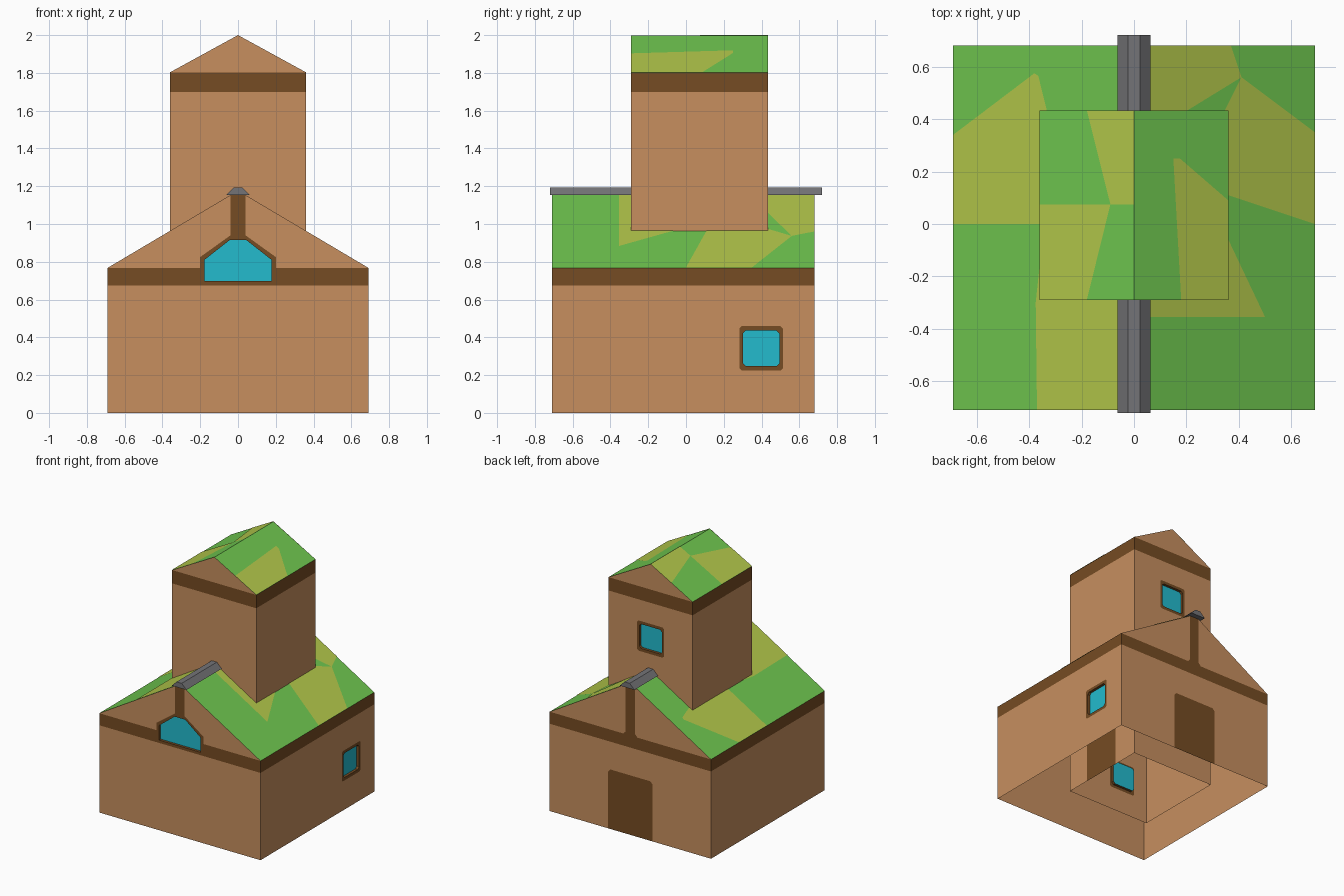
import bpy, bmesh
from mathutils import Vector

if "Cube" in bpy.data.objects:
    bpy.data.objects.remove(bpy.data.objects["Cube"])


def material(name, rgb):
    m = bpy.data.materials.new(name)
    lin = [((c / 255 + 0.055) / 1.055) ** 2.4 for c in rgb]
    m.diffuse_color = (*lin, 1)
    m.use_nodes = True
    m.node_tree.nodes["Principled BSDF"].inputs["Base Color"].default_value = m.diffuse_color
    return m


TAN = material("tan wall", (199, 143, 95))
BROWN = material("brown timber", (118, 76, 35))
BLUE = material("blue glass", (35, 187, 206))
GREEN = material("green roof", (111, 198, 79))
LIME = material("lime roof patch", (178, 199, 74))
GREY = material("grey ridge", (116, 116, 119))


def finish(bm, name, mat):
    me = bpy.data.meshes.new(name)
    bm.to_mesh(me)
    bm.free()
    me.materials.append(mat)
    ob = bpy.data.objects.new(name, me)
    bpy.context.collection.objects.link(ob)
    return ob


def panel(name, place, normal, outline, mat, holes=()):
    """Flat panel from a 2D outline with optional holes, facing normal."""
    bm = bmesh.new()
    edges = []
    for loop in [outline, *holes]:
        vs = [bm.verts.new(place(*p)) for p in loop]
        edges += [bm.edges.new((vs[i - 1], vs[i])) for i in range(len(vs))]
    normal = Vector(normal)
    bmesh.ops.triangle_fill(bm, use_beauty=True, edges=edges, normal=normal)
    bm.normal_update()
    for f in bm.faces:
        if f.normal.dot(normal) < 0:
            f.normal_flip()
    return finish(bm, name, mat)


def reveal(name, place, normal, loop, depth=0.02):
    """Recessed pane with timber sides behind an opening."""
    d = Vector(normal) * depth
    deep = lambda u, v: Vector(place(u, v)) - d
    panel(name + "_glass", deep, normal, loop, BLUE)
    bm = bmesh.new()
    a = [bm.verts.new(place(*p)) for p in loop]
    b = [bm.verts.new(deep(*p)) for p in loop]
    mid = sum((v.co for v in a), Vector()) / len(a)
    for i in range(len(a)):
        f = bm.faces.new((a[i - 1], a[i], b[i], b[i - 1]))
        f.normal_update()
        if f.normal.dot(mid - f.calc_center_median()) < 0:
            f.normal_flip()
    finish(bm, name + "_reveal", BROWN)


def chamfered(u, v, hu, hv, c):
    return [(u - hu + c, v - hv), (u + hu - c, v - hv), (u + hu, v - hv + c),
            (u + hu, v + hv - c), (u + hu - c, v + hv), (u - hu + c, v + hv),
            (u - hu, v + hv - c), (u - hu, v - hv + c)]


def wall(name, place, normal, u0, u1, top, window=None, door=None):
    """Tan wall from the ground with an optional framed window and a door."""
    outline = [(u0, 0)]
    if door:
        a, b, h = door
        door_loop = [(a, 0), (a, h - .02), (a + .02, h), (b - .02, h), (b, h - .02), (b, 0)]
        panel(name + "_door", place, normal, door_loop, BROWN)
        outline += door_loop
    outline += [(u1, 0), (u1, top), (u0, top)]
    holes = []
    if window:
        frame = chamfered(*window, .115, .117, .012)
        pane = chamfered(*window, .096, .094, .015)
        holes = [frame]
        panel(name + "_window_frame", place, normal, frame, BROWN, [pane])
        reveal(name + "_window", place, normal, pane)
    panel(name, place, normal, outline, TAN, holes)


def sides(hx, y0, y1):
    return {"front": (lambda u, v: (u, y0, v), (0, -1, 0), -hx, hx),
            "back": (lambda u, v: (u, y1, v), (0, 1, 0), -hx, hx),
            "right": (lambda u, v: (hx, u, v), (1, 0, 0), y0, y1),
            "left": (lambda u, v: (-hx, u, v), (-1, 0, 0), y0, y1)}


def both(half):
    """Closed symmetric outline from its right half, listed bottom to top."""
    return half + [(-u, v) for u, v in reversed(half)]


def roof(name, hx, y0, y1, eave, ridge, patches):
    """Two roof slopes with thin coloured patches given in plan."""
    slope = (ridge - eave) / hx
    for side, s in (("right", 1), ("left", -1)):
        n = (s * slope, 0, 1)
        on = lambda x, y: (x, y, ridge - slope * abs(x))
        panel(f"{name}_{side}", on, n, [(0, y0), (s * hx, y0), (s * hx, y1), (0, y1)], GREEN)
    for i, p in enumerate(patches):
        s = 1 if sum(q[0] for q in p) > 0 else -1
        lift = lambda x, y: (x, y, ridge - slope * abs(x) + .003)
        panel(f"{name}_patch_{i + 1}", lift, (s * slope, 0, 1), p, LIME)


# Main house walls
HX, Y0, Y1, BAND, EAVE, RIDGE = .69, -.71, .68, .675, .768, 1.177
house = sides(HX, Y0, Y1)
house_extras = {"right": dict(window=(.398, .342)), "back": dict(door=(-.19, .19, .46))}
for key, s in house.items():
    wall("house_" + key, *s, BAND, **house_extras.get(key, {}))
for key in ("left", "right"):
    place, n, a, b = house[key]
    panel(f"house_{key}_band", place, n, [(a, BAND), (b, BAND), (b, EAVE), (a, EAVE)], BROWN)

# Gable ends: band, post and (in front) the big window frame in one timber shape
slope = (RIDGE - EAVE) / HX
post_top = RIDGE - slope * .04
steps = {"front": [(.2, EAVE), (.2, .825), (.04, .94), (.04, post_top)],
         "back": [(.06, EAVE), (.04, .79), (.04, post_top)]}
arch = both([(.178, .697), (.178, .81), (.045, .914)])
for key, step in steps.items():
    place, n = house[key][:2]
    timber = both([(HX, BAND), (HX, EAVE)] + step + [(.001, RIDGE)])
    panel(f"house_{key}_timber", place, n, timber, BROWN, [arch] if key == "front" else [])
    for side, m in (("right", 1), ("left", -1)):
        panel(f"house_{key}_gable_{side}", place, n,
              [(m * u, v) for u, v in [(HX, EAVE)] + step], TAN)
reveal("front_arch_window", house["front"][0], house["front"][1], arch)

# Main roof with lime patches
roof("house_roof", HX, Y0, Y1, EAVE, RIDGE, [
    [(-.69, .34), (-.38, .575), (-.365, .565), (-.3, .3), (-.3, 0), (-.69, 0)],
    [(-.37, -.71), (0, -.71), (0, -.1), (-.345, -.02), (-.375, -.3)],
    [(0, .68), (.37, .68), (.41, .56), (.19, .425), (0, .3)],
    [(.41, .56), (.69, .35), (.69, 0), (.3, .13), (.33, .4), (.4, .54)],
    [(0, -.355), (.5, -.355), (.36, -.06), (.3, .0), (0, -.1)]])

# Grey ridge cap
bm = bmesh.new()
profile = both([(.063, 1.153), (.022, 1.193)])
ends = [[bm.verts.new((u, y, v)) for u, v in profile] for y in (-.72, .72)]
for loop in ends:
    bm.faces.new(loop)
for i in range(4):
    bm.faces.new((ends[0][i - 1], ends[0][i], ends[1][i], ends[1][i - 1]))
bmesh.ops.recalc_face_normals(bm, faces=bm.faces)
finish(bm, "ridge_cap", GREY)

# Tower, running down to the ground inside the house
TX, T0, T1, TBAND, TEAVE, TRIDGE = .36, -.29, .433, 1.7, 1.803, 2.0
tower_extras = {"back": dict(window=(0, 1.42)), "front": dict(window=(-.13, .3)),
                "right": dict(door=(-.1, .22, .4))}
for key, (place, n, a, b) in sides(TX, T0, T1).items():
    wall("tower_" + key, place, n, a, b, TBAND, **tower_extras.get(key, {}))
    panel(f"tower_{key}_band", place, n, [(a, TBAND), (b, TBAND), (b, TEAVE), (a, TEAVE)], BROWN)
    if key in ("front", "back"):
        panel(f"tower_{key}_gable", place, n, [(a, TEAVE), (b, TEAVE), (0, TRIDGE)], TAN)

# Tower roof with lime patches
roof("tower_roof", TX, T0, T1, TEAVE, TRIDGE - .002, [
    [(-.36, .075), (-.09, .075), (-.18, T0), (-.36, T0)],
    [(-.18, T1), (0, T1), (0, .075), (-.09, .075)],
    [(.15, .25), (.175, .25), (.36, .09), (.36, T0), (.18, T0)]])
